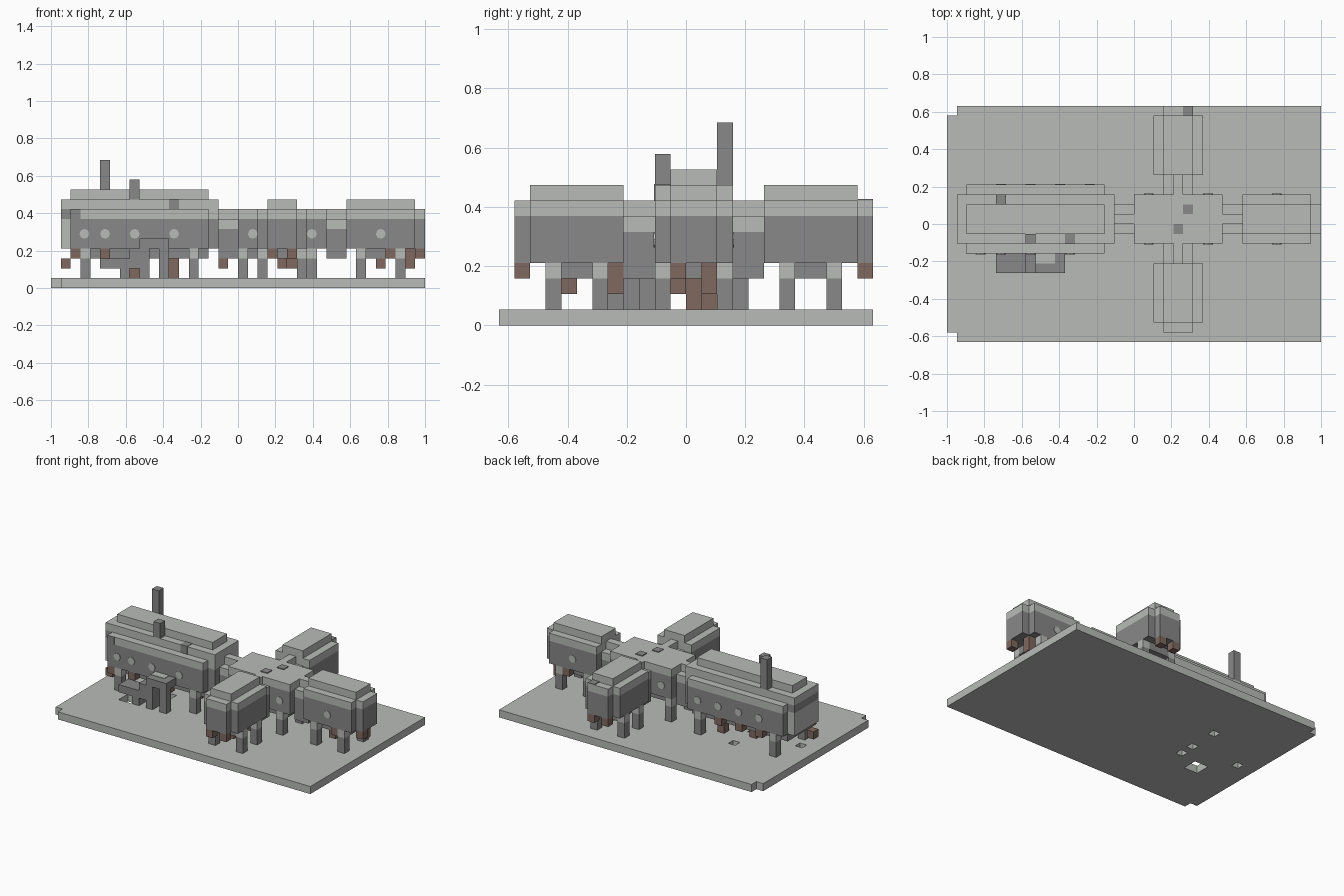
import bpy, bmesh, math
from mathutils import Matrix, Vector

old = bpy.data.objects.get("Cube")
if old:
    bpy.data.objects.remove(old)

V = 1 / 19            # edge of one building block
LIGHT, DARK, BROWN = 0, 1, 2


def material(name, rgb):
    m = bpy.data.materials.new(name)
    m.use_nodes = True
    m.diffuse_color = (*rgb, 1)
    m.node_tree.nodes["Principled BSDF"].inputs["Base Color"].default_value = (*rgb, 1)
    return m


MATS = [material("light_grey", (0.48, 0.5, 0.48)),
        material("dark_grey", (0.246, 0.246, 0.246)),
        material("brown", (0.216, 0.141, 0.117))]


def pos(i, j, k):
    return Vector((i * V - 1, (j - 12) * V, k * V))


def add_box(bm, x, y, z, colour):
    """Box spanning block ranges x, y, z."""
    a, b = pos(x[0], y[0], z[0]), pos(x[1], y[1], z[1])
    mat = Matrix.Translation((a + b) / 2) @ Matrix.Diagonal((*(b - a), 1))
    made = bmesh.ops.create_cube(bm, size=1, matrix=mat)
    for f in {f for v in made["verts"] for f in v.link_faces}:
        f.material_index = colour


def finish(name, bm):
    me = bpy.data.meshes.new(name)
    bm.to_mesh(me)
    bm.free()
    for m in MATS:
        me.materials.append(m)
    ob = bpy.data.objects.new(name, me)
    bpy.context.collection.objects.link(ob)
    return ob


def part(name, *boxes):
    bm = bmesh.new()
    for b in boxes:
        add_box(bm, *b)
    return finish(name, bm)


def cut(target, *boxes):
    cutter = part("cutter", *boxes)
    cutter.hide_render = True
    mod = target.modifiers.new("cut", "BOOLEAN")
    mod.operation, mod.object, mod.solver = "DIFFERENCE", cutter, "EXACT"
    bpy.context.view_layer.objects.active = target
    bpy.ops.object.modifier_apply(modifier="cut")
    bpy.data.objects.remove(cutter)


def cell(i, j, z, colour):
    return ((i, i + 1), (j, j + 1), z, colour)


# Ground plate with two notched corners and drain holes
plate = part("ground_plate", ((0, 38), (0, 24), (0, 1), LIGHT))
holes = [(9, 9), (9, 11), (9, 15), (2, 11)]
cut(plate, ((-1, 1), (-1, 1), (-1, 2), LIGHT), ((-1, 1), (23, 25), (-1, 2), LIGHT),
    ((5, 7), (7, 9), (-1, 2), LIGHT), *[cell(i, j, (-1, 2), LIGHT) for i, j in holes])

# West hall: stepped roof, dark walls, pale end cap
part("west_hall",
     ((2, 16), (10, 15), (3, 4), DARK),
     ((2, 16), (9, 16), (4, 7), DARK),
     ((2, 16), (9, 16), (7, 8), LIGHT),
     ((1, 2), (10, 15), (4, 7), LIGHT),
     ((1, 2), (10, 15), (7, 8), DARK),
     ((2, 3), (8.95, 9), (7, 8), DARK),
     ((16, 17), (10, 15), (4, 7), DARK),
     ((16, 17), (10, 15), (7, 8), LIGHT),
     ((1, 17), (10, 15), (8, 9), LIGHT),
     ((2, 16), (11, 14), (9, 10), LIGHT))
part("tall_chimney", cell(5, 14, (9, 13), DARK))
part("short_chimney", cell(8, 10, (8.9, 11), DARK))
part("roof_vent", ((12, 13), (9.95, 11), (8, 9.05), DARK))

# Central hub with a recessed court in its roof
hub = part("hub_roof", ((19, 28), (11, 14), (8, 9), LIGHT))
cut(hub, ((22, 26), (12, 13), (7, 10), LIGHT),
    cell(25 - 1, 13, (7, 10), LIGHT), cell(23, 11, (7, 10), LIGHT))
part("hub_walls",
     ((20, 27), (11, 14), (3, 4), DARK),
     ((19, 28), (10, 15), (4, 7), DARK),
     ((19, 28), (10, 15), (7, 8), LIGHT),
     ((24, 25), (13, 14), (7.9, 8.1), DARK),
     ((23, 24), (11, 12), (7.9, 8.1), DARK))


def wing(name, direction, start, end, centre):
    """Wing running from start to end along x or y, with a narrower end cap."""
    s = 1 if end > start else -1
    boxes = []

    def add(a, b, half, z, colour):
        along, across = sorted((a, b)), (centre - half, centre + half)
        boxes.append((along, across, z, colour) if direction == "x"
                     else (across, along, z, colour))

    add(start + s, end - s, 1.5, (3, 4), DARK)
    add(start, end, 2.5, (4, 7), DARK)
    add(start, end, 2.5, (7, 8), LIGHT)
    add(start, end, 1.5, (8, 9), LIGHT)
    add(end, end + s, 1.5, (4, 7), DARK)
    add(end, end + s, 1.5, (7, 8), LIGHT)
    # Corridor back to the hub
    add(start - 2 * s, start, 1.5, (3, 6), DARK)
    add(start - 2 * s, start, 1.5, (6, 7), LIGHT)
    add(start - 2 * s, start, 0.5, (7, 8), LIGHT)
    part(name, *boxes)


wing("east_wing", "x", 30, 37, 12.5)
wing("north_wing", "y", 17, 23, 23.5)
wing("south_wing", "y", 8, 2, 23.5)
part("north_cap_vent", ((24, 25), (23, 24), (8, 8.1), DARK))
part("west_corridor",
     ((17, 19), (11, 14), (3, 6), DARK),
     ((17, 19), (11, 14), (6, 7), LIGHT),
     ((17, 19), (12, 13), (7, 8), LIGHT))

# Legs: dark posts with pale joints under the walls
groups = {"west": ((3, 14), (9, 15)), "hub": ((19, 26), (10, 14)),
          "east": ((31, 35), (10, 14)), "north": ((21, 25), (18, 21)),
          "south": ((21, 25), (3, 6))}
for name, (xs, ys) in groups.items():
    part(name + "_legs", *[cell(i, j, z, c) for i in xs for j in ys
                           for z, c in (((0.5, 3), DARK), ((3, 4), LIGHT))])

# Brown fittings hanging under the floors: x, y, bottom, top
fittings = [(1, 10, 2, 3), (2, 9, 3, 4), (5, 9, 3, 4), (8, 12, 1, 3), (12, 13, 1, 3),
            (8, 15, 3, 4), (11, 15, 3, 4), (5, 15, 3, 4), (17, 11, 2, 3), (22, 1, 3, 4),
            (23, 4, 2, 3), (24, 7, 2, 4), (24, 1, 3, 4), (33, 11, 2, 3), (34, 10, 3, 4),
            (37, 11, 3, 4), (36, 13, 2, 4), (22, 23, 3, 4), (24, 23, 3, 4), (34, 14, 3, 4)]
part("floor_fittings", *[cell(i, j, (a, b), BROWN) for i, j, a, b in fittings])

# Entrance porch and steps on the front of the west hall
part("entrance_porch",
     ((9, 12), (7, 9), (4, 5), DARK),
     ((8, 9), (7, 9), (3, 4), DARK),
     ((9, 10), (7, 9), (1, 4), DARK),
     ((11, 12), (7, 8), (1, 4), DARK),
     ((7, 8), (7, 9), (1, 3), DARK),
     ((8, 9), (7, 9), (2, 3), DARK),
     ((5, 7), (7, 9), (2, 3), DARK),
     ((9, 11), (8, 9), (5, 5.05), LIGHT))

# Round windows: thin octagonal discs on the long walls
def windows(name, places):
    bm = bmesh.new()
    for i, j in places:
        m = Matrix.Translation(pos(i, j, 5.5)) @ Matrix.Rotation(math.pi / 2, 4, "X")
        bmesh.ops.create_cone(bm, cap_ends=True, segments=8, radius1=V / 2,
                              radius2=V / 2, depth=0.008, matrix=m)
    finish(name, bm)


windows("west_windows", [(i, 9) for i in (3.4, 5.5, 8.5, 12.5)]
        + [(i, 16) for i in (5.5, 8.5, 11.5, 14.5)])
windows("hub_windows", [(i, j) for i in (20.5, 26.5) for j in (10, 15)])
windows("east_windows", [(33.5, 10), (33.5, 15)])
